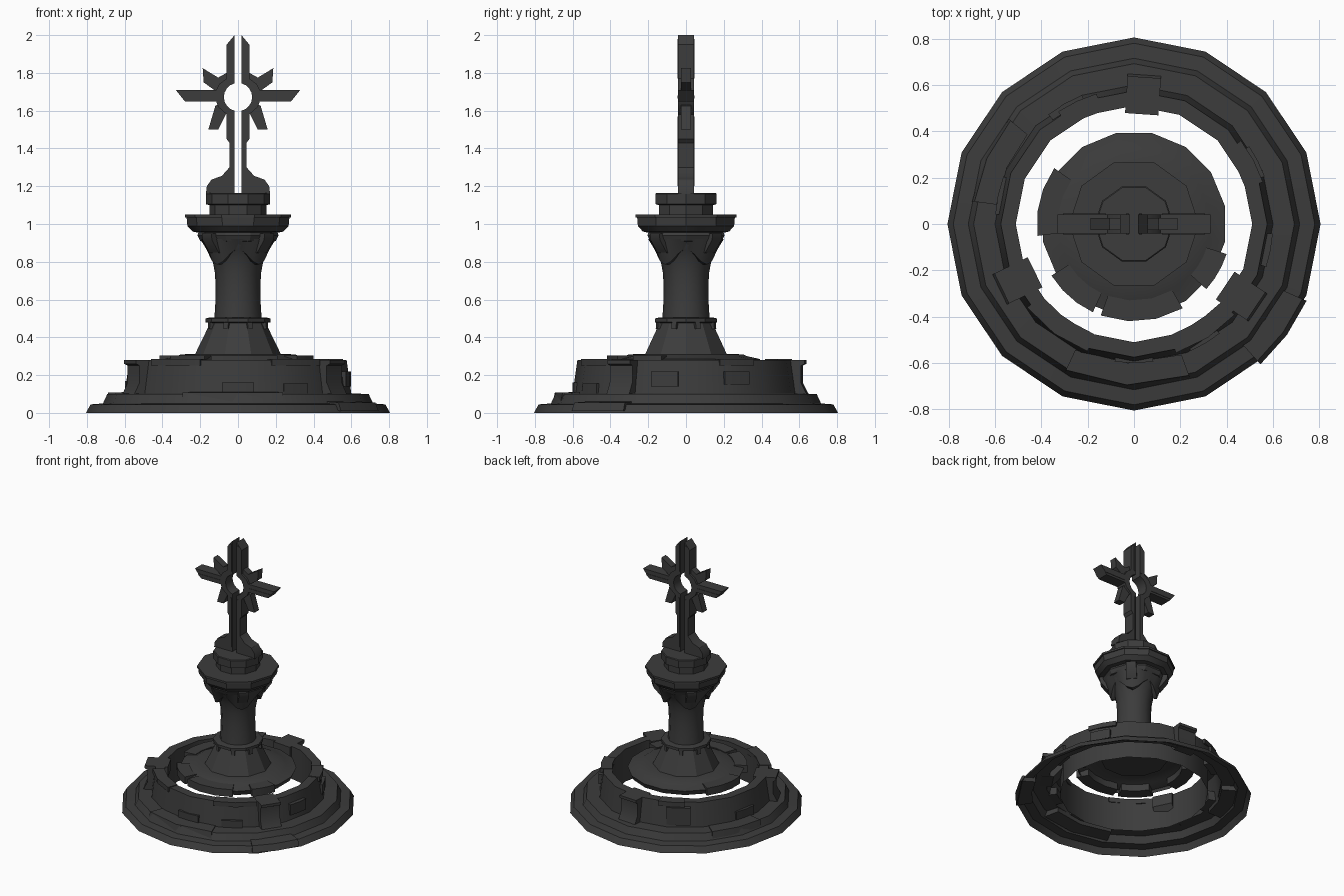
import bpy, bmesh, math
from math import cos, sin, radians
from mathutils import Matrix

cube = bpy.data.objects.get("Cube")
if cube:
    bpy.data.objects.remove(cube, do_unlink=True)

stone = bpy.data.materials.new("dark_stone")
stone.use_nodes = True
GREY = (0.045, 0.045, 0.045, 1)
stone.diffuse_color = GREY
stone.node_tree.nodes["Principled BSDF"].inputs["Base Color"].default_value = GREY


def finish(name, bm):
    bmesh.ops.recalc_face_normals(bm, faces=bm.faces)
    mesh = bpy.data.meshes.new(name)
    bm.to_mesh(mesh)
    bm.free()
    mesh.materials.append(stone)
    ob = bpy.data.objects.new(name, mesh)
    bpy.context.collection.objects.link(ob)
    bpy.ops.object.select_all(action='DESELECT')
    ob.select_set(True)
    bpy.context.view_layer.objects.active = ob
    bpy.ops.object.shade_smooth_by_angle(angle=radians(32))
    return ob


def lathe(name, profile, sides, caps=True, turn=0):
    """Turn a (radius, height) profile around z; a height may be a function of the angle."""
    bm = bmesh.new()
    rings = []
    for r, z in profile:
        angles = [radians(turn) + i * math.tau / sides for i in range(sides)]
        rings.append([bm.verts.new((r * cos(a), r * sin(a), z(a) if callable(z) else z))
                      for a in angles])
    for a, b in zip(rings, rings[1:]):
        for i in range(sides):
            j = (i + 1) % sides
            bm.faces.new((a[i], a[j], b[j], b[i]))
    if caps:
        bm.faces.new(rings[0])
        bm.faces.new(rings[-1])
    return finish(name, bm)


def prism(name, outline, half, turn=0):
    """Extrude an (x, z) outline both ways along y, then turn it about z."""
    bm = bmesh.new()
    face = bm.faces.new([bm.verts.new((x, -half, z)) for x, z in outline])
    extruded = bmesh.ops.extrude_face_region(bm, geom=[face], use_keep_orig=True)
    moved = [v for v in extruded["geom"] if isinstance(v, bmesh.types.BMVert)]
    bmesh.ops.translate(bm, verts=moved, vec=(0, 2 * half, 0))
    bmesh.ops.triangulate(bm, faces=[f for f in bm.faces if len(f.verts) > 4])
    bm.transform(Matrix.Rotation(radians(turn), 4, 'Z'))
    return finish(name, bm)


def arc_slab(name, outline, start, end, steps=2):
    """Sweep an (r, z) outline around z between two angles."""
    bm = bmesh.new()
    rings = []
    for k in range(steps + 1):
        a = radians(start + (end - start) * k / steps)
        rings.append([bm.verts.new((r * cos(a), r * sin(a), z)) for r, z in outline])
    n = len(outline)
    for p, q in zip(rings, rings[1:]):
        for i in range(n):
            bm.faces.new((p[i], p[(i + 1) % n], q[(i + 1) % n], q[i]))
    bm.faces.new(rings[0])
    bm.faces.new(rings[-1])
    return finish(name, bm)


def box(r0, r1, z0, z1):
    return [(r0, z0), (r1, z0), (r1, z1), (r0, z1)]


def mirrored(ob):
    ob.modifiers.new("mirror", 'MIRROR')


# Outer basin: stepped skirt, wall, rim and inner wall, open underneath
lathe("basin_ring", [(.805, 0), (.78, .045), (.715, .05), (.692, .1), (.6, .103),
                     (.575, .28), (.51, .28), (.51, .035)], 16, caps=False)

# Three buttresses on the wall
POST = [(.475, .2), (.56, .1), (.645, .1), (.615, .16), (.615, .25), (.635, .26),
        (.635, .28), (.475, .28)]
for turn in (86, 206, 326):
    prism("buttress", POST, .072, turn)

# Loose stones set in the wall, the rim and the skirt
for start, end, low, high in ((-98, -82, .1, .16), (-66, -52, .1, .155), (-18, -4, .14, .22),
                              (20, 34, .15, .22), (112, 128, .12, .25), (160, 176, .1, .17)):
    arc_slab("wall_stone", box(.54, .6, low, high), start, end)
for start, end in ((18, 38), (106, 124), (-72, -42), (218, 250)):
    arc_slab("rim_stone", box(.505, .585, .25, .285), start, end)
arc_slab("skirt_stone", [(.7, .02), (.815, .01), (.795, .055), (.7, .06)], -48, -24)
arc_slab("skirt_stone", [(.6, .07), (.705, .06), (.695, .107), (.6, .11)], -115, -70)
arc_slab("skirt_stone", [(.6, .07), (.705, .06), (.695, .107), (.6, .11)], 140, 172)

# Floating centre floor: a shell open underneath, edged with raised paving stones
lathe("centre_floor", [(.385, .25), (.4, .285), (.33, .3), (.31, .31), (.2, .312)], 16,
      caps=False, turn=11.25)
for start, end in ((145, 187), (-42, -18), (212, 245), (250, 300)):
    arc_slab("floor_stone", box(.33, .42, .25, .305), start, end, 3)

# Pedestal shaft: flared foot, collar, waist and spreading head
lathe("pedestal_foot", [(.23, .305), (.145, .48)], 10)
lathe("pedestal_collar", [(.15, .475), (.172, .48), (.172, .5), (.15, .505)], 10)
lathe("pedestal_shaft", [(.125, .5), (.12, .58), (.118, .66), (.122, .74), (.135, .81),
                         (.155, .86), (.18, .9), (.2, .96)], 12)
lathe("capital_band", [(.17, .9), (.2, .91), (.215, .94), (.205, .965)], 10)
lathe("capital", [(.215, .955), (.24, .96), (.268, .99), (.272, 1.035), (.28, 1.035),
                  (.28, 1.05), (.15, 1.05)], 10)
lathe("top_block", [(.15, 1.04), (.15, 1.1), (.17, 1.105), (.17, 1.16), (.165, 1.165)], 10)


# Arched band under the capital, dipping to a point on each diagonal
def arch_height(a):
    return .875 - .09 * abs(sin(2 * a)) ** 1.5


lathe("arch_band", [(.12, arch_height), (.158, arch_height), (.2, .92)], 24, caps=False)

# Corbels on the diagonals and tabs beneath the collar
for k in range(4):
    prism("corbel", [(.15, .84), (.18, .85), (.23, .915), (.235, .95), (.15, .95)],
          .035, 45 + 90 * k)
for k in range(8):
    prism("collar_tab", [(.13, .44), (.168, .445), (.165, .485), (.13, .485)], .013, 22.5 + 45 * k)

# Split cross: one half with a round notch, mirrored
notch = [(.075 * sin(radians(a)), 1.672 + .075 * cos(radians(a))) for a in range(14, 167, 19)]
GAP = .018
half_cross = [(GAP, 1.16), (.17, 1.16), (.165, 1.2), (.14, 1.235), (.085, 1.255), (.045, 1.3),
              (.045, 1.43), (.06, 1.45), (.06, 1.58), (.105, 1.62), (.115, 1.648), (.28, 1.648),
              (.33, 1.71), (.115, 1.71), (.1, 1.74), (.06, 1.77), (.06, 1.95), (GAP, 2.0)]
mirrored(prism("cross_half", half_cross + notch, .042))

# Thin diagonal rays, mirrored
mirrored(prism("upper_ray", [(.08, 1.73), (.12, 1.705), (.182, 1.75), (.187, 1.825),
                             (.105, 1.775), (.06, 1.80), (.06, 1.76)], .026))
mirrored(prism("lower_ray", [(.06, 1.59), (.105, 1.5), (.157, 1.5), (.12, 1.625), (.09, 1.64)], .026))

# Raised bands along the cross arms, front and back
mirrored(prism("arm_band", [(.12, 1.664), (.293, 1.664), (.306, 1.68), (.12, 1.68)], .045))
mirrored(prism("stem_band", [(GAP + .003, 1.2), (.03, 1.2), (.03, 1.57), (GAP + .003, 1.57)], .045))
mirrored(prism("crown_band", [(GAP + .003, 1.77), (.035, 1.77), (.035, 1.97), (GAP + .003, 1.98)], .045))
